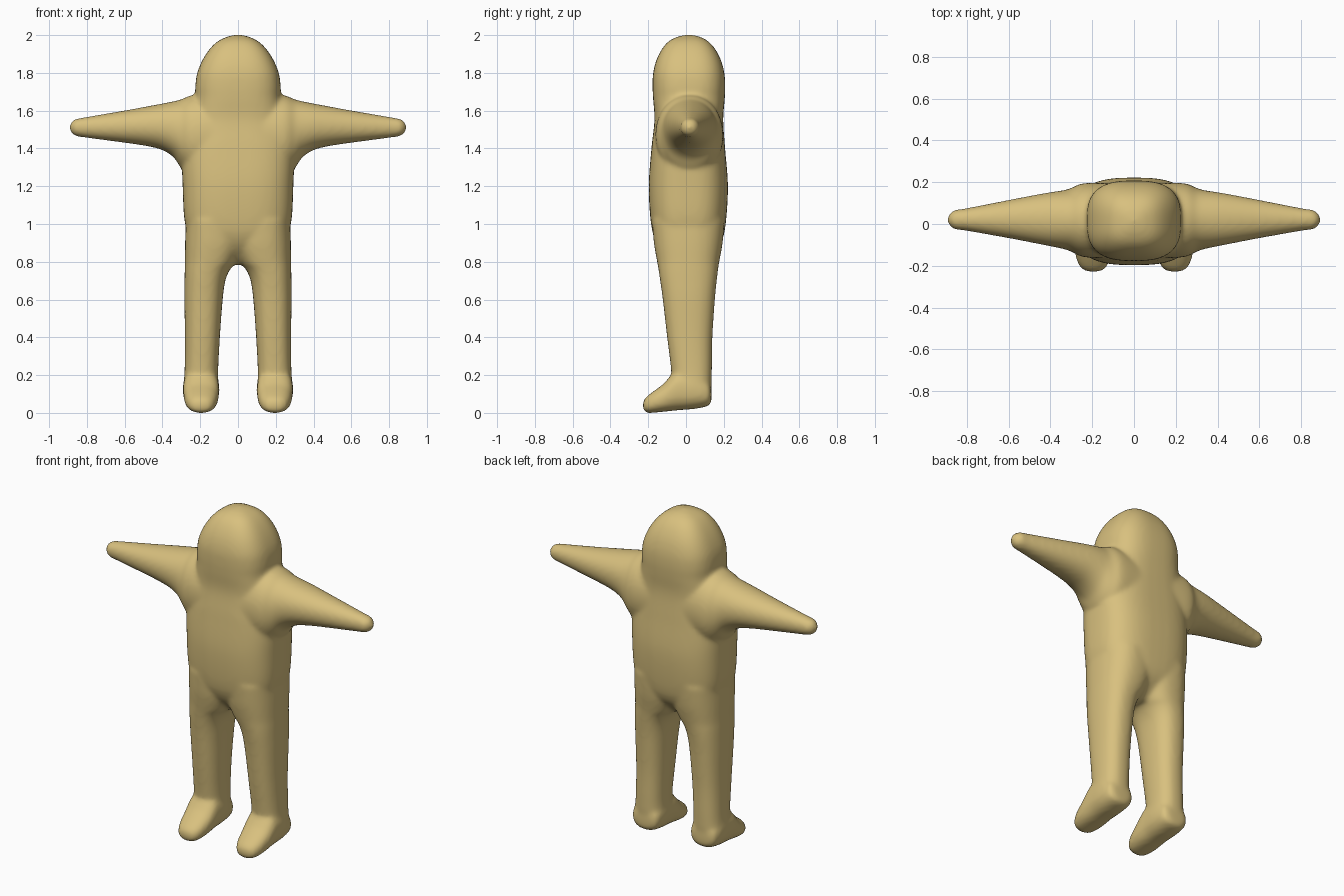
import bpy, bmesh, math
from mathutils import Vector

SIDES, STEPS = 48, 6


def smooth_rows(rows):
    """Catmull-Rom interpolation between the given sections."""
    r = [Vector(q) for q in rows]
    r = [r[0] * 2 - r[1]] + r + [r[-1] * 2 - r[-2]]
    out = []
    for i in range(1, len(r) - 2):
        p0, p1, p2, p3 = r[i - 1:i + 3]
        for s in range(STEPS):
            t = s / STEPS
            out.append(0.5 * (2 * p1 + (p2 - p0) * t + (2 * p0 - 5 * p1 + 4 * p2 - p3) * t * t
                              + (3 * p1 - p0 - 3 * p2 + p3) * t ** 3))
    return out + [r[-2]]


def loft(bm, rows, axis, power, sign=1):
    """Rows are (position on axis, u min, u max, v min, v max); sign mirrors x."""
    u, v = [k for k in range(3) if k != axis]
    rings = []
    for pos, u0, u1, v0, v1 in smooth_rows(rows):
        ring = []
        for k in range(SIDES):
            a = 2 * math.pi * k / SIDES
            c, s = math.cos(a), math.sin(a)
            p = [0, 0, 0]
            p[axis] = pos
            p[u] = (u0 + u1) / 2 + (u1 - u0) / 2 * math.copysign(abs(c) ** (2 / power), c)
            p[v] = (v0 + v1) / 2 + (v1 - v0) / 2 * math.copysign(abs(s) ** (2 / power), s)
            p[0] *= sign
            ring.append(bm.verts.new(p))
        rings.append(ring)
    faces = [bm.faces.new(rings[0]), bm.faces.new(rings[-1])]
    for a, b in zip(rings, rings[1:]):
        for k in range(SIDES):
            j = (k + 1) % SIDES
            faces.append(bm.faces.new((a[k], a[j], b[j], b[k])))
    bmesh.ops.recalc_face_normals(bm, faces=faces)


bm = bmesh.new()

# torso and head: z, half width, front y, back y
trunk = [(0.785, 0.04, -0.05, 0.08), (0.83, 0.12, -0.10, 0.13), (0.90, 0.23, -0.155, 0.185),
         (1.00, 0.28, -0.185, 0.21), (1.20, 0.293, -0.197, 0.222), (1.40, 0.295, -0.183, 0.207),
         (1.55, 0.255, -0.167, 0.197), (1.66, 0.228, -0.174, 0.205), (1.73, 0.226, -0.177, 0.208),
         (1.80, 0.216, -0.174, 0.203), (1.87, 0.187, -0.156, 0.184), (1.93, 0.147, -0.125, 0.152),
         (1.97, 0.103, -0.088, 0.114), (1.993, 0.052, -0.04, 0.068), (2.002, 0.012, 0.004, 0.026)]
loft(bm, [(z, -w, w, f, b) for z, w, f, b in trunk], 2, 2.8)

# legs: z, inner x, outer x, front y, back y
leg = [(0.06, 0.115, 0.275, -0.06, 0.115), (0.12, 0.102, 0.29, -0.075, 0.133),
       (0.22, 0.105, 0.283, -0.078, 0.137), (0.40, 0.096, 0.281, -0.10, 0.14),
       (0.60, 0.081, 0.284, -0.123, 0.153), (0.70, 0.067, 0.283, -0.137, 0.163),
       (0.76, 0.042, 0.282, -0.146, 0.170), (0.80, 0.01, 0.281, -0.153, 0.176),
       (0.90, -0.03, 0.28, -0.17, 0.194), (1.02, -0.03, 0.276, -0.18, 0.205)]

# feet: y, inner x, outer x, bottom z, top z
foot = [(0.135, 0.16, 0.23, 0.065, 0.12), (0.12, 0.115, 0.275, 0.038, 0.17),
        (0.05, 0.10, 0.291, 0.022, 0.22), (-0.04, 0.10, 0.291, 0.014, 0.23),
        (-0.08, 0.101, 0.289, 0.01, 0.198), (-0.12, 0.105, 0.285, 0.006, 0.153),
        (-0.17, 0.115, 0.275, 0.001, 0.116), (-0.21, 0.135, 0.255, 0.001, 0.085),
        (-0.228, 0.165, 0.225, 0.02, 0.06)]

# arms: x, front y, back y, bottom z, top z
arm = [(0.10, -0.165, 0.195, 1.25, 1.69), (0.24, -0.158, 0.195, 1.255, 1.682),
       (0.30, -0.132, 0.172, 1.295, 1.660), (0.34, -0.119, 0.161, 1.352, 1.650),
       (0.40, -0.107, 0.152, 1.391, 1.638), (0.48, -0.091, 0.138, 1.412, 1.623),
       (0.60, -0.068, 0.115, 1.430, 1.601), (0.80, -0.033, 0.076, 1.456, 1.567),
       (0.86, -0.025, 0.066, 1.466, 1.556), (0.885, -0.003, 0.045, 1.487, 1.536),
       (0.893, 0.015, 0.027, 1.505, 1.517)]
for side in (-1, 1):
    loft(bm, leg, 2, 2.4, side)
    loft(bm, foot, 1, 2.4, side)
    loft(bm, arm, 0, 2.1, side)

# fuse all parts into one soft body
mesh = bpy.data.meshes.new("body")
bm.to_mesh(mesh)
bm.free()
body = bpy.data.objects.new("body", mesh)
bpy.context.collection.objects.link(body)
fuse = body.modifiers.new("fuse", 'REMESH')
fuse.mode = 'VOXEL'
fuse.voxel_size = 0.011
fuse.use_smooth_shade = True
soften = body.modifiers.new("soften", 'SMOOTH')
soften.factor = 0.5
soften.iterations = 12

tan = bpy.data.materials.new("sandy tan")
tan.diffuse_color = (0.69, 0.53, 0.21, 1)
mesh.materials.append(tan)
for p in mesh.polygons:
    p.use_smooth = True
